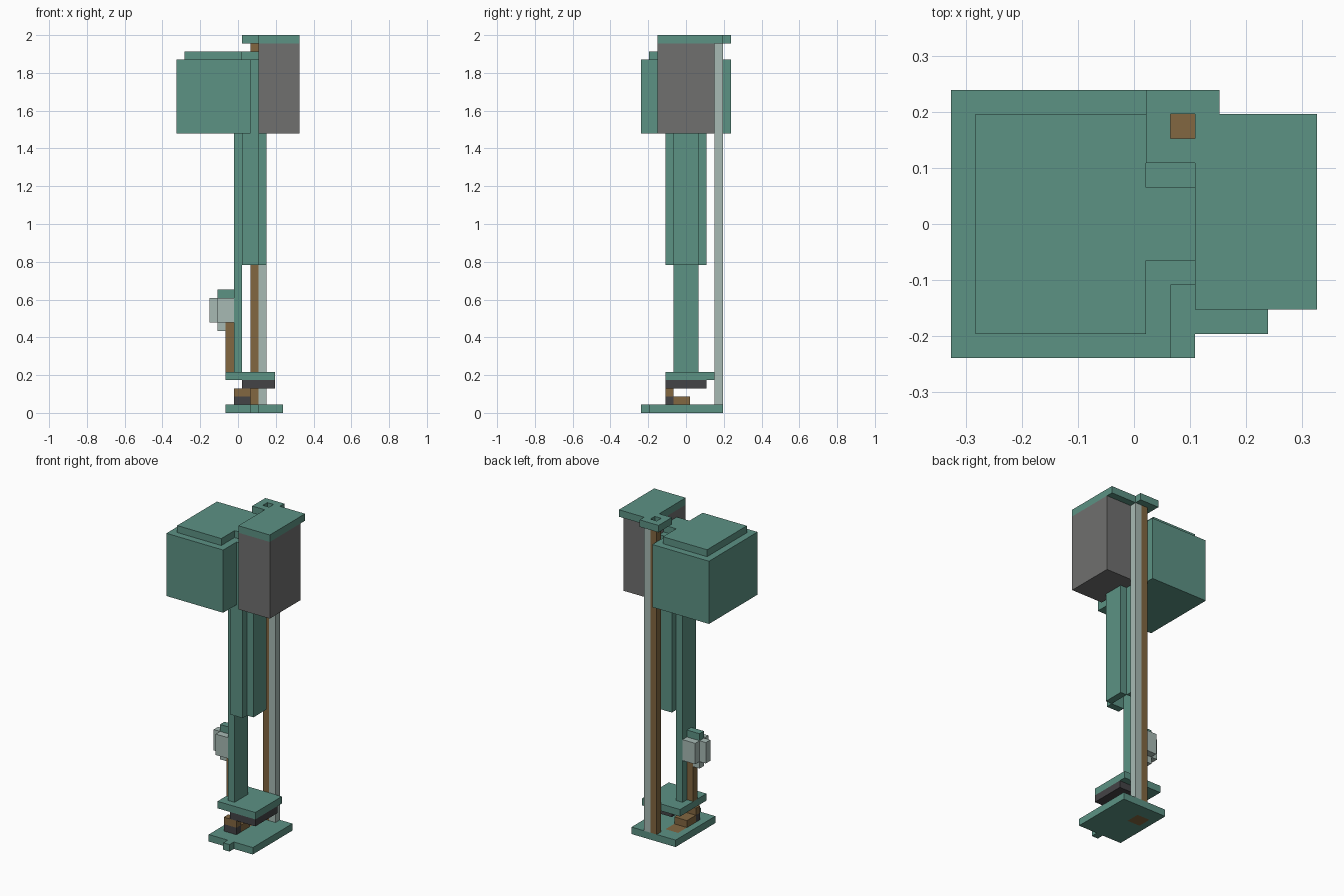
import bpy
import bmesh
from mathutils import Vector

cube = bpy.data.objects.get("Cube")
if cube:
    bpy.data.objects.remove(cube, do_unlink=True)

UNIT = 2 / 46                        # side of one block
ORIGIN = Vector((-7.5, -5.5, 0))     # grid corner, in blocks


def material(name, rgb):
    mat = bpy.data.materials.new(name)
    mat.use_nodes = True
    linear = [((c / 255 + 0.055) / 1.055) ** 2.4 for c in rgb] + [1]
    mat.diffuse_color = linear
    mat.node_tree.nodes["Principled BSDF"].inputs["Base Color"].default_value = linear
    return mat


GREEN = material("verdigris_green", (92, 146, 132))
GREY = material("mid_grey", (112, 112, 111))
PALE = material("pale_grey", (167, 186, 180))
BROWN = material("bronze_brown", (130, 103, 65))
DARK = material("dark_grey", (68, 67, 70))


def cells(rects):
    return {(i, j) for x0, y0, x1, y1 in rects
            for i in range(x0, x1) for j in range(y0, y1)}


def slab(name, mat, bottom, top, *rects, hole=()):
    """Extrude a footprint of grid rectangles (x0, y0, x1, y1) from bottom to top."""
    bm = bmesh.new()
    corners = {}

    def corner(i, j):
        if (i, j) not in corners:
            corners[i, j] = bm.verts.new((Vector((i, j, bottom)) + ORIGIN) * UNIT)
        return corners[i, j]

    for i, j in sorted(cells(rects) - cells(hole)):
        bm.faces.new([corner(i, j), corner(i + 1, j),
                      corner(i + 1, j + 1), corner(i, j + 1)])
    extruded = bmesh.ops.extrude_face_region(bm, geom=bm.faces[:], use_keep_orig=True)
    verts = [v for v in extruded["geom"] if isinstance(v, bmesh.types.BMVert)]
    bmesh.ops.translate(bm, verts=verts, vec=(0, 0, (top - bottom) * UNIT))
    bmesh.ops.recalc_face_normals(bm, faces=bm.faces[:])
    bmesh.ops.dissolve_limit(bm, angle_limit=0.01, verts=bm.verts[:], edges=bm.edges[:])
    mesh = bpy.data.meshes.new(name)
    bm.to_mesh(mesh)
    bm.free()
    mesh.materials.append(mat)
    obj = bpy.data.objects.new(name, mesh)
    bpy.context.collection.objects.link(obj)


# Base with front tab and inlay
inlay = (7, 6, 9, 8)
slab("base_plate", GREEN, 0, 1, (6, 1, 13, 10), (9, 0, 10, 1), hole=[inlay])
slab("base_inlay", BROWN, 0, 1, inlay)

# Pedal under the lower platform
slab("pedal_foot", DARK, 1, 2, (7, 3, 9, 4))
slab("pedal_step", BROWN, 2, 3, (7, 3, 9, 4))
slab("pedal_heel", BROWN, 1, 2, (7, 4, 9, 6))
slab("platform_pad", DARK, 3, 4, (8, 3, 12, 8))
slab("lower_platform", GREEN, 4, 5, (6, 3, 12, 9))

# Rear posts
slab("bronze_post", BROWN, 1, 45, (9, 9, 10, 10))
slab("pale_post", PALE, 1, 45, (10, 9, 11, 10))

# Column and the open sleeve of plates around it
slab("column", GREEN, 5, 34, (7, 4, 8, 7))
for side, y in (("front", 3), ("back", 7)):
    slab("sleeve_" + side, GREEN, 18, 43, (8, y, 10, y + 1))
slab("sleeve_left", GREEN, 18, 34, (10, 4, 11, 7))

# Lever and its handle
slab("lever_rod", BROWN, 5, 11, (6, 5, 7, 6))
slab("handle_body", PALE, 11, 14, (5, 4, 7, 7))
slab("handle_knob", PALE, 11, 14, (4, 5, 5, 6))
slab("handle_tooth", PALE, 10, 11, (5, 5, 6, 6))
slab("handle_cap", GREEN, 14, 15, (5, 5, 7, 6))

# Head boxes and covers
slab("large_box", GREEN, 34, 43, (0, 0, 9, 11))
slab("large_box_lid", GREEN, 43, 44, (1, 1, 8, 10), (8, 4, 10, 7))
slab("grey_box", GREY, 34, 45, (10, 2, 15, 9))
slab("top_plate", GREEN, 45, 46, (10, 2, 15, 10), (8, 8, 11, 11),
     hole=[(9, 9, 10, 10)])
